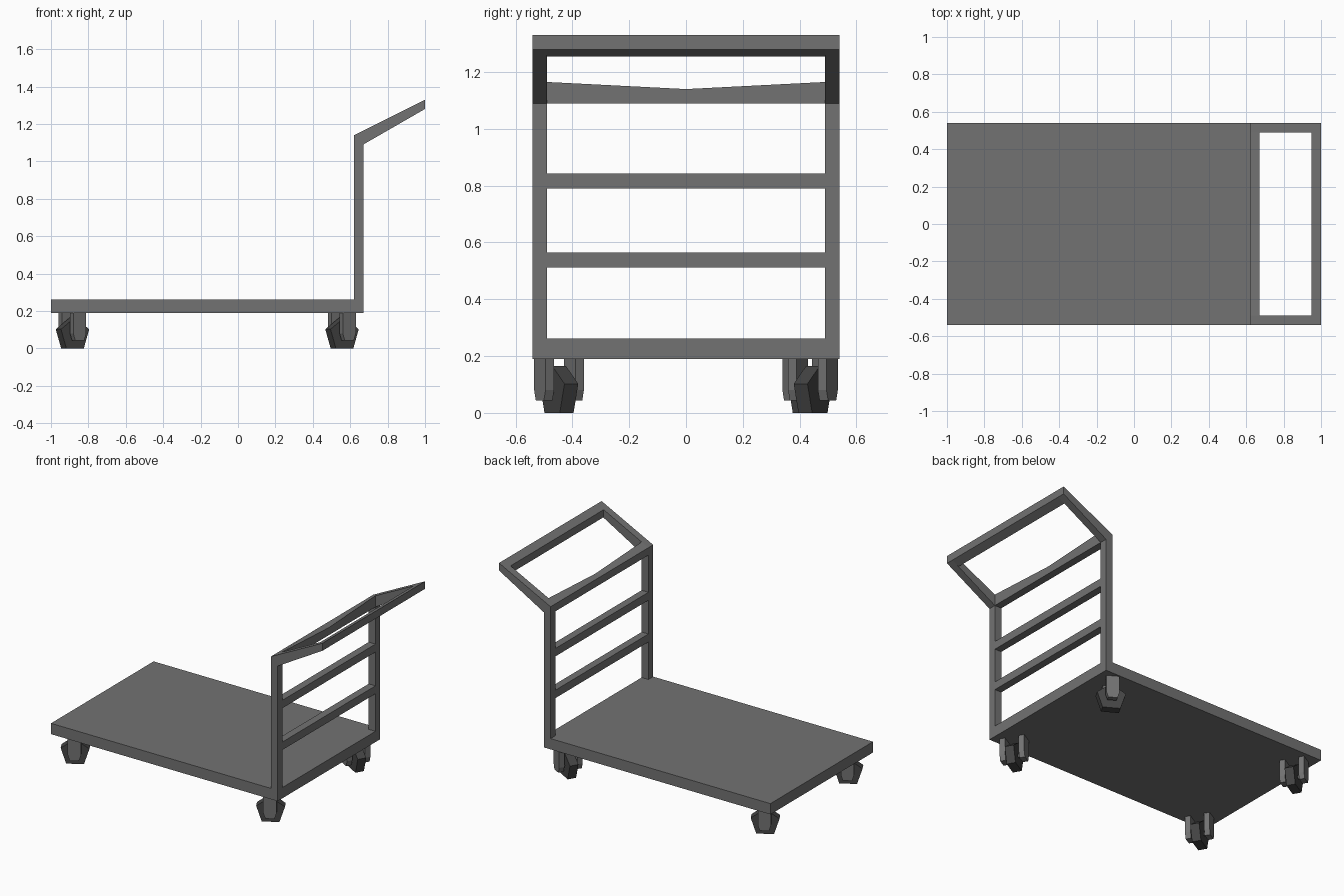
import bpy, bmesh, math
from mathutils import Matrix, Vector

if "Cube" in bpy.data.objects:
    bpy.data.objects.remove(bpy.data.objects["Cube"])


def material(name, value):
    m = bpy.data.materials.new(name)
    m.diffuse_color = (value, value, value, 1)
    m.use_nodes = True
    m.node_tree.nodes["Principled BSDF"].inputs["Base Color"].default_value = m.diffuse_color
    return m


STEEL = material("dark_steel", 0.17)
RUBBER = material("black_rubber", 0.06)


def sweep(name, sections, mat=STEEL):
    """Solid skinned through a row of matching closed sections."""
    bm = bmesh.new()
    rings = [[bm.verts.new(p) for p in s] for s in sections]
    n = len(rings[0])
    for a, b in zip(rings, rings[1:]):
        for i in range(n):
            j = (i + 1) % n
            bm.faces.new((a[i], a[j], b[j], b[i]))
    bm.faces.new(rings[0])
    bm.faces.new(rings[-1])
    bmesh.ops.recalc_face_normals(bm, faces=bm.faces)
    mesh = bpy.data.meshes.new(name)
    bm.to_mesh(mesh)
    bm.free()
    mesh.materials.append(mat)
    ob = bpy.data.objects.new(name, mesh)
    bpy.context.collection.objects.link(ob)
    return ob


def prism(name, profile, y0, y1, mat=STEEL):
    """Extrude an x-z profile along y."""
    return sweep(name, [[(x, y, z) for x, z in profile] for y in (y0, y1)], mat)


def rect(x0, x1, z0, z1):
    return [(x0, z0), (x1, z0), (x1, z1), (x0, z1)]


W, IN = 0.54, 0.49          # outer and inner half width
BACK, FACE = 0.67, 0.62     # upright depth range

# Deck
prism("deck", rect(-1, BACK, 0.19, 0.262), -W, W)

# Uprights and slanted handle arms
for side, s in (("left", 1), ("right", -1)):
    prism("upright_" + side, [(FACE, 0.262), (BACK, 0.262), (BACK, 1.09), (FACE, 1.14)], s * IN, s * W)
    prism("handle_arm_" + side, [(FACE, 1.14), (BACK, 1.09), (1, 1.28), (1, 1.33)], s * IN, s * W)

# Rungs between the uprights
for i, z in enumerate((0.512, 0.79)):
    prism(f"rung_{i + 1}", rect(FACE, BACK, z, z + 0.053), -IN, IN)

# Top rung, dipping in the middle of its rear edge
sweep("top_rung", [[(FACE, y, 1.09), (BACK, y, 1.09), (BACK, y, top), (FACE, y, 1.14)]
                   for y, top in ((-IN, 1.165), (0, 1.14), (IN, 1.165))])

# Push bar
prism("push_bar", [(0.95, 1.255), (1, 1.28), (1, 1.33), (0.95, 1.305)], -IN, IN)

# Casters: five-sided wheel, two fork plates and an axle, each swivelled
R = 0.0915
HUB = R * math.cos(math.pi / 5)
wheel = [(R * math.cos(math.radians(90 + 72 * i)), HUB + R * math.sin(math.radians(90 + 72 * i))) for i in range(5)]
plate = [(-0.04, 0.19), (0.04, 0.19), (0.04, 0.08), (0.028, 0.043), (-0.028, 0.043), (-0.04, 0.08)]
axle = [(0.014 * math.cos(math.pi * i / 3), HUB + 0.014 * math.sin(math.pi * i / 3)) for i in range(6)]

for name, x, y, turn in (("front_left", -0.885, 0.427, 30), ("front_right", -0.885, -0.447, 30),
                         ("rear_left", 0.556, 0.447, -30), ("rear_right", 0.556, -0.447, 30)):
    parts = [prism("wheel_" + name, wheel, -0.028, 0.028, RUBBER),
             prism("axle_" + name, axle, -0.05, 0.05),
             prism("fork_inner_" + name, plate, 0.043, 0.078),
             prism("fork_outer_" + name, plate, -0.078, -0.043)]
    for ob in parts:
        ob.matrix_world = Matrix.Translation(Vector((x, y, 0))) @ Matrix.Rotation(math.radians(turn), 4, 'Z')
